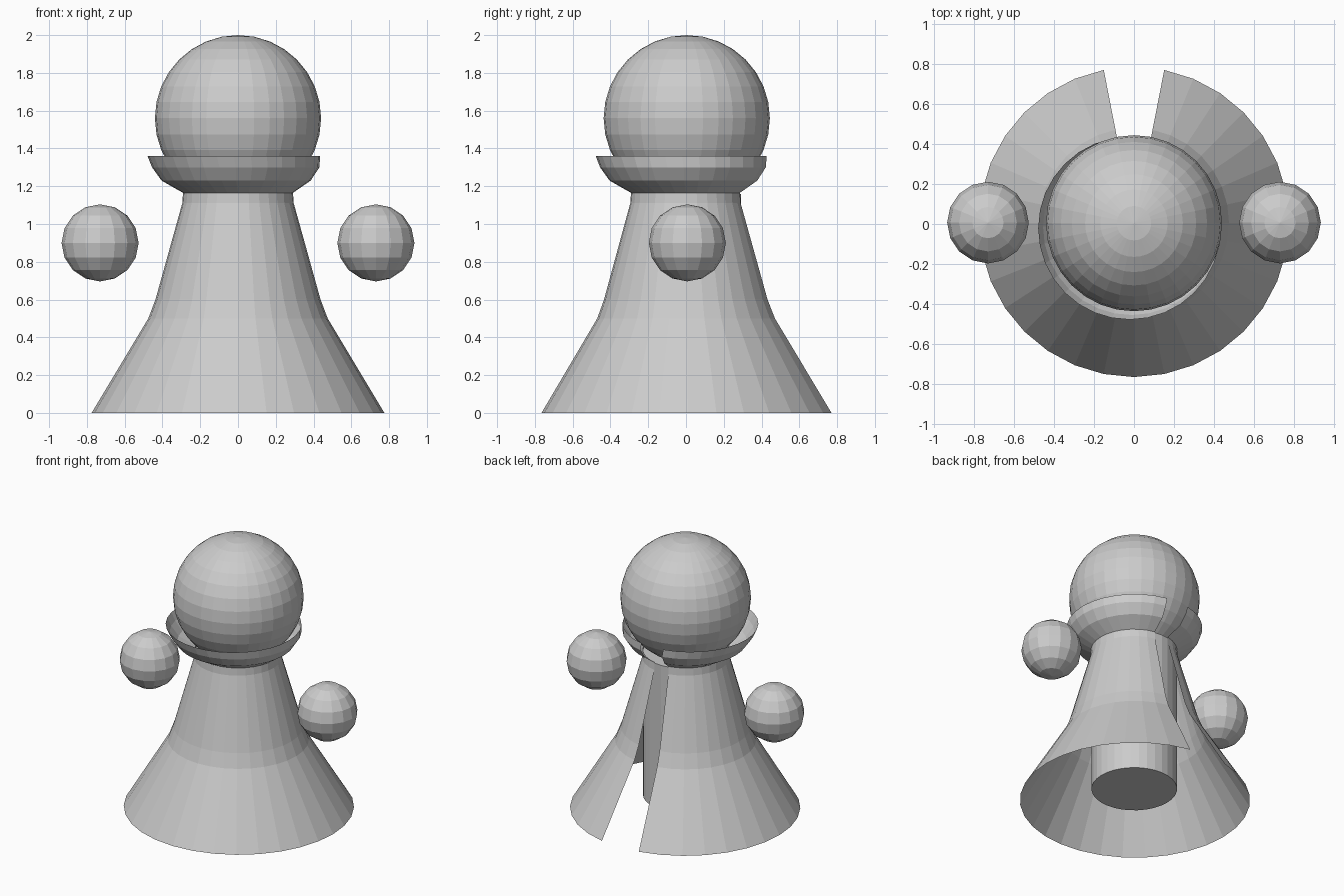
import bpy, math

if "Cube" in bpy.data.objects:
    bpy.data.objects.remove(bpy.data.objects["Cube"])

SIDES = 32


def sheet(name, rings):
    """Open revolved sheet with a slit two segments wide at the back (+y).
    Each ring is (radius, z, centre x, centre y)."""
    verts, faces = [], []
    n = SIDES - 1
    for r, z, cx, cy in rings:
        for i in range(1, SIDES):
            a = math.tau * i / SIDES
            verts.append((cx - r * math.sin(a), cy + r * math.cos(a), z))
    for k in range(len(rings) - 1):
        for i in range(n - 1):
            a = k * n + i
            faces.append((a, a + 1, a + 1 + n, a + n))
    mesh = bpy.data.meshes.new(name)
    mesh.from_pydata(verts, [], faces)
    obj = bpy.data.objects.new(name, mesh)
    bpy.context.collection.objects.link(obj)
    return obj


def ball(name, x, y, z, r, segments, rings):
    bpy.ops.mesh.primitive_uv_sphere_add(
        segments=segments, ring_count=rings, radius=r, location=(x, y, z))
    bpy.context.object.name = name


# Cape, slit at the back
sheet("cape", [(0.775, 0, 0, 0.01), (0.475, 0.50, 0, 0.005), (0.437, 0.60, 0, 0.003),
               (0.295, 1.11, 0, 0), (0.291, 1.165, 0, 0)])

# Flared collar, leaning slightly towards the front left
sheet("collar", [(0.291, 1.165, 0, 0), (0.395, 1.23, -0.01, -0.01),
                 (0.443, 1.30, -0.012, -0.012), (0.457, 1.36, -0.022, -0.021)])

# Body column under the cape
bottom, top = 0.09, 1.16
bpy.ops.mesh.primitive_cylinder_add(vertices=SIDES, radius=0.288, depth=top - bottom,
                                    location=(0, 0.003, (bottom + top) / 2))
bpy.context.object.name = "body"

# Head
ball("head", 0, 0.004, 1.56, 0.44, 32, 16)

# Floating hands
for side, label in ((-1, "left"), (1, "right")):
    ball("hand_" + label, side * 0.73, 0.007, 0.9, 0.204, 16, 8)
